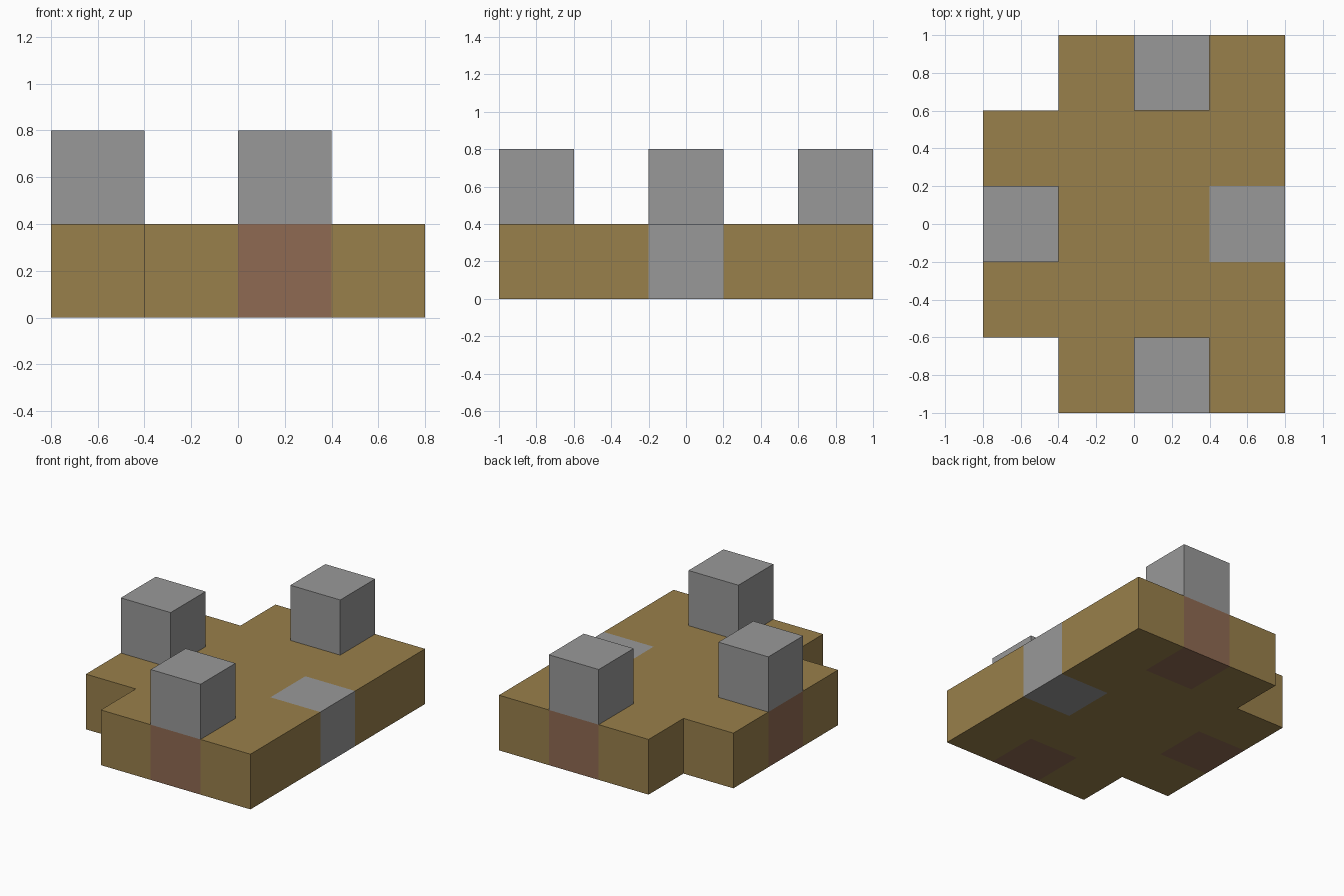
import bpy
import bmesh

CELL = 0.4

default = bpy.data.objects.get("Cube")
if default:
    bpy.data.objects.remove(default, do_unlink=True)


def material(name, rgb):
    mat = bpy.data.materials.new(name)
    mat.use_nodes = True
    color = (*rgb, 1.0)
    mat.diffuse_color = color
    mat.node_tree.nodes["Principled BSDF"].inputs["Base Color"].default_value = color
    return mat


tan = material("tan_wood", (0.318, 0.214, 0.07))
clay = material("red_brown_clay", (0.275, 0.144, 0.084))
stone = material("grey_stone", (0.318, 0.318, 0.318))


def add_object(name, bm, mats):
    mesh = bpy.data.meshes.new(name)
    bm.to_mesh(mesh)
    bm.free()
    for mat in mats:
        mesh.materials.append(mat)
    obj = bpy.data.objects.new(name, mesh)
    bpy.context.collection.objects.link(obj)
    return obj


# Posts stand on clay cells; one stone cell is sunk flush into the deck
posts = {
    "front_post": (0.2, -0.8),
    "back_post": (0.2, 0.8),
    "right_post": (-0.6, 0.0),
}
stone_cell = (0.6, 0.0)


def in_cell(face, cell):
    c = face.calc_center_median()
    return abs(c.x - cell[0]) < 0.1 and abs(c.y - cell[1]) < 0.1


# Deck: grid of square cells, two corners missing, thickened upward
bm = bmesh.new()
bmesh.ops.create_grid(bm, x_segments=4, y_segments=5, size=1.0)
bmesh.ops.scale(bm, vec=(0.8, 1.0, 1.0), verts=bm.verts)
corners = [f for f in bm.faces if in_cell(f, (-0.6, 0.8)) or in_cell(f, (-0.6, -0.8))]
bmesh.ops.delete(bm, geom=corners, context="FACES")
for face in bm.faces:
    if in_cell(face, stone_cell):
        face.material_index = 2
    elif any(in_cell(face, p) for p in posts.values()):
        face.material_index = 1
deck = add_object("deck", bm, [tan, clay, stone])
solid = deck.modifiers.new("thickness", "SOLIDIFY")
solid.thickness = CELL
solid.offset = 1.0

# Stone posts on top of the deck
for name, (x, y) in posts.items():
    bm = bmesh.new()
    bmesh.ops.create_cube(bm, size=CELL)
    bmesh.ops.translate(bm, vec=(x, y, 1.5 * CELL), verts=bm.verts)
    add_object(name, bm, [stone])
